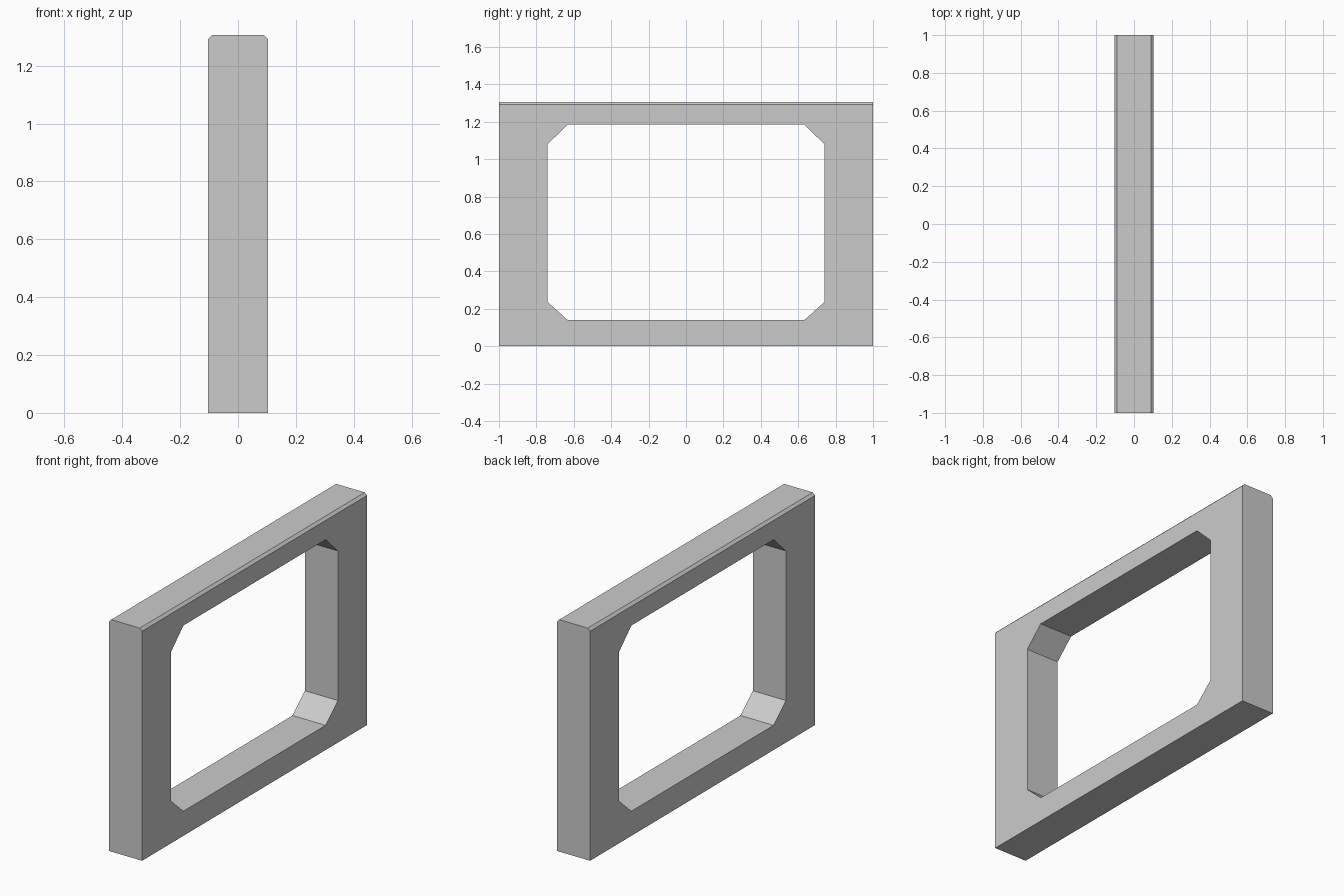
import bpy, bmesh

if "Cube" in bpy.data.objects:
    bpy.data.objects.remove(bpy.data.objects["Cube"])

HALF_X, HEIGHT, BEVEL = 0.103, 1.306, 0.014


def prism(name, outline, axis, half):
    """Extrude a closed 2D outline symmetrically along x (y,z points) or y (x,z points)."""
    bm = bmesh.new()
    place = (lambda a, b: (-half, a, b)) if axis == 'x' else (lambda a, b: (a, -half, b))
    face = bm.faces.new([bm.verts.new(place(a, b)) for a, b in outline])
    new = bmesh.ops.extrude_face_region(bm, geom=[face])['geom']
    shift = (2 * half, 0, 0) if axis == 'x' else (0, 2 * half, 0)
    bmesh.ops.translate(bm, vec=shift, verts=[g for g in new if isinstance(g, bmesh.types.BMVert)])
    bmesh.ops.recalc_face_normals(bm, faces=bm.faces)
    mesh = bpy.data.meshes.new(name)
    bm.to_mesh(mesh)
    bm.free()
    obj = bpy.data.objects.new(name, mesh)
    bpy.context.collection.objects.link(obj)
    return obj


# Slab with its two long top edges chamfered
right = [(HALF_X, 0), (HALF_X, HEIGHT - BEVEL), (HALF_X - BEVEL, HEIGHT)]
frame = prism("frame", right + [(-x, z) for x, z in reversed(right)], 'y', 1.0)

# Opening with clipped corners
side = [(0.632, 0.139), (0.741, 0.237), (0.741, 1.079), (0.632, 1.184)]
cutter = prism("opening_cutter", side + [(-y, z) for y, z in reversed(side)], 'x', 0.3)
cutter.hide_render = True

# Cut the opening and bake the result
cut = frame.modifiers.new("opening", 'BOOLEAN')
cut.operation = 'DIFFERENCE'
cut.solver = 'EXACT'
cut.object = cutter
bpy.context.view_layer.objects.active = frame
bpy.ops.object.modifier_apply(modifier=cut.name)
bpy.data.objects.remove(cutter)
